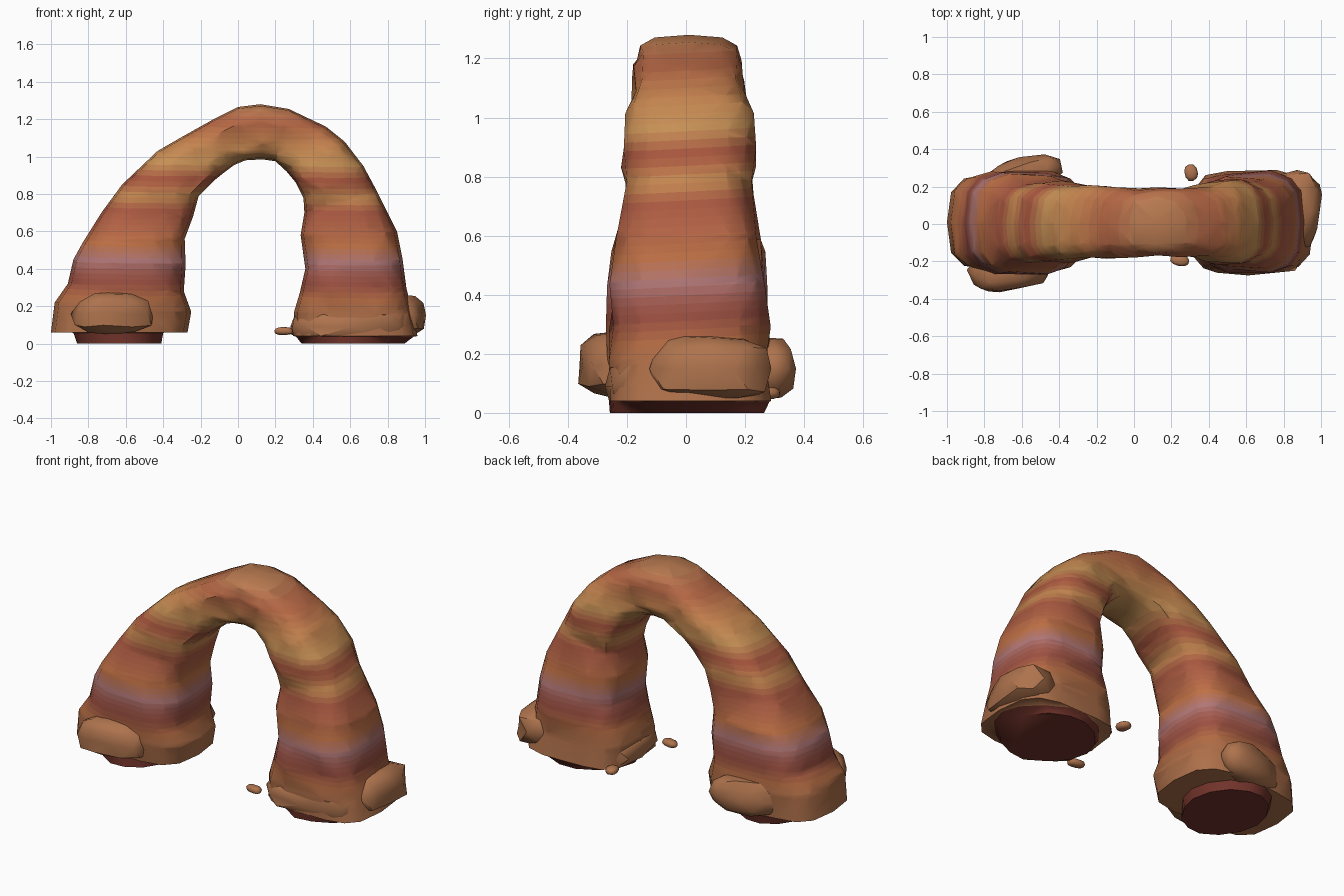
import bpy, bmesh, math, random
from mathutils import Vector, Matrix

if "Cube" in bpy.data.objects:
    bpy.data.objects.remove(bpy.data.objects["Cube"])

random.seed(4)
SIDES = 14
LEVELS = 44        # strata bands over the height
HEIGHT = 1.28
TILT = Vector((0.01, -0.05, 1))   # bedding planes lean slightly


def lin(c):
    return tuple((v / 255) ** 2.2 for v in c)


def material(name, rgb):
    m = bpy.data.materials.new(name)
    m.diffuse_color = (*lin(rgb), 1)
    m.use_nodes = True
    m.node_tree.nodes["Principled BSDF"].inputs["Base Color"].default_value = m.diffuse_color
    return m


def finish(name, bm, mats, angle=50):
    bmesh.ops.recalc_face_normals(bm, faces=bm.faces)
    me = bpy.data.meshes.new(name)
    bm.to_mesh(me)
    bm.free()
    ob = bpy.data.objects.new(name, me)
    bpy.context.collection.objects.link(ob)
    for m in mats:
        me.materials.append(m)
    bpy.ops.object.select_all(action='DESELECT')
    ob.select_set(True)
    bpy.context.view_layer.objects.active = ob
    bpy.ops.object.shade_smooth_by_angle(angle=math.radians(angle))
    return ob


# Strata palette: height, sRGB colour
STRATA = [
    (0.00, (172, 114, 78)), (0.20, (172, 108, 72)), (0.25, (178, 106, 68)),
    (0.33, (154, 80, 66)), (0.38, (160, 88, 76)), (0.45, (176, 118, 118)),
    (0.54, (190, 112, 70)), (0.63, (176, 98, 70)), (0.72, (168, 88, 66)),
    (0.79, (198, 138, 82)), (0.88, (164, 82, 62)), (0.97, (198, 144, 86)),
    (1.08, (194, 128, 78)), (1.19, (176, 98, 68)), (1.28, (186, 126, 84)),
]


def strata_colour(z):
    for (z0, a), (z1, b) in zip(STRATA, STRATA[1:]):
        if z <= z1:
            t = (z - z0) / (z1 - z0)
            return tuple(p + (q - p) * t for p, q in zip(a, b))
    return STRATA[-1][1]


strata = [material(f"strata_{i}", strata_colour((i + 0.5) / LEVELS * HEIGHT))
          for i in range(LEVELS)]
foot_mat = material("dark_footing", (112, 54, 46))
rock_mat = material("boulder_rock", (172, 114, 78))

# Arch stations: outer x, outer z, inner x, inner z, half depth
STATIONS = [
    (-.86, 0, -.41, 0, .27), (-.88, .058, -.40, .058, .27),
    (-1.0, .06, -.27, .06, .27), (-.98, .22, -.25, .17, .28),
    (-.91, .32, -.29, .28, .275), (-.88, .45, -.28, .42, .27),
    (-.83, .54, -.285, .56, .255), (-.73, .70, -.24, .68, .215),
    (-.62, .85, -.21, .79, .21), (-.43, 1.03, -.13, .87, .20),
    (-.30, 1.105, -.08, .91, .195), (-.13, 1.20, -.02, .955, .185),
    (0, 1.265, .04, .98, .18),
    (.12, 1.28, .13, .985, .18), (.27, 1.255, .20, .975, .18),
    (.47, 1.16, .26, .92, .19), (.57, 1.08, .31, .86, .215),
    (.67, .95, .35, .78, .23), (.74, .82, .355, .70, .205),
    (.85, .60, .335, .58, .24), (.88, .45, .36, .40, .265),
    (.90, .30, .33, .27, .27), (.93, .17, .30, .17, .27),
    (.96, .04, .30, .04, .28), (.94, .038, .31, .038, .27),
    (.89, 0, .34, 0, .27),
]


def spow(v, e):
    return math.copysign(abs(v) ** e, v)


def section(ox, oz, ix, iz, hy):
    """Rounded-box cross-section between outer and inner outline; feet are ovals."""
    o, i = Vector((ox, 0.01, oz)), Vector((ix, 0.01, iz))
    mid, half = (o + i) / 2, (o - i) / 2
    power = 1.1 if max(oz, iz) < 0.059 and oz != 0.04 else 0.6
    pts = []
    for k in range(SIDES):
        a = math.tau * k / SIDES
        c, s = spow(math.cos(a), power), spow(math.sin(a), power)
        j = random.uniform(-0.012, 0.012) * abs(s)
        pts.append(mid + half * c + Vector((0, hy * s + j, 0)))
    return pts


# Arch body, cut into bedding layers
bm = bmesh.new()
loops = [[bm.verts.new(p) for p in section(*s)] for s in STATIONS]
foot = []
for row, (a, b) in enumerate(zip(loops, loops[1:])):
    for k in range(SIDES):
        n = (k + 1) % SIDES
        f = bm.faces.new((a[k], a[n], b[n], b[k]))
        if row in (0, len(loops) - 2):
            foot.append(f)
foot += [bm.faces.new(loops[0]), bm.faces.new(loops[-1])]
for f in foot:
    f.material_index = LEVELS
bmesh.ops.triangulate(bm, faces=[f for f in bm.faces if len(f.verts) == 4])
for i in range(4, LEVELS):
    bmesh.ops.bisect_plane(bm, geom=bm.verts[:] + bm.edges[:] + bm.faces[:], dist=1e-4,
                           plane_co=(0, 0, i / LEVELS * HEIGHT), plane_no=TILT)
for f in bm.faces:
    if f.material_index != LEVELS:
        z = f.calc_center_median().dot(TILT)
        f.material_index = max(0, min(LEVELS - 1, int(z / HEIGHT * LEVELS)))
finish("sandstone_arch", bm, strata + [foot_mat])


def boulder(name, centre, half, turn=0, jitter=0.08, floor=0.05, box=0.7, detail=2):
    """Lumpy boulder with a flat underside."""
    bm = bmesh.new()
    bmesh.ops.create_icosphere(bm, subdivisions=detail, radius=1)
    rot = Matrix.Rotation(math.radians(turn), 3, 'Z')
    for v in bm.verts:
        p = Vector([spow(c, box) for c in v.co]) * (1 + random.uniform(-jitter, jitter))
        p = Vector([max(-1, min(1, c)) * h for c, h in zip(p, half)])
        v.co = rot @ p + Vector(centre)
        v.co.z = max(v.co.z, floor)
    return finish(name, bm, [rock_mat], 40)


# Boulders banked against the feet
boulder("left_front_boulder", (-.66, -.245, .16), (.23, .115, .115), 11, box=.85)
boulder("left_back_boulder", (-.59, .265, .15), (.21, .095, .11), 13, box=.85)
boulder("right_foot_ledge", (.61, .0, .09), (.33, .275, .095), 0, .05, .04, .55)
boulder("right_outer_boulder", (.85, .08, .15), (.15, .21, .115), -6)

# Loose pebbles
boulder("front_pebble", (.245, -.195, .067), (.052, .03, .022), -10, .04, 0, .85, 2)
boulder("back_pebble", (.305, .275, .067), (.036, .046, .022), 15, .04, 0, .85, 2)
